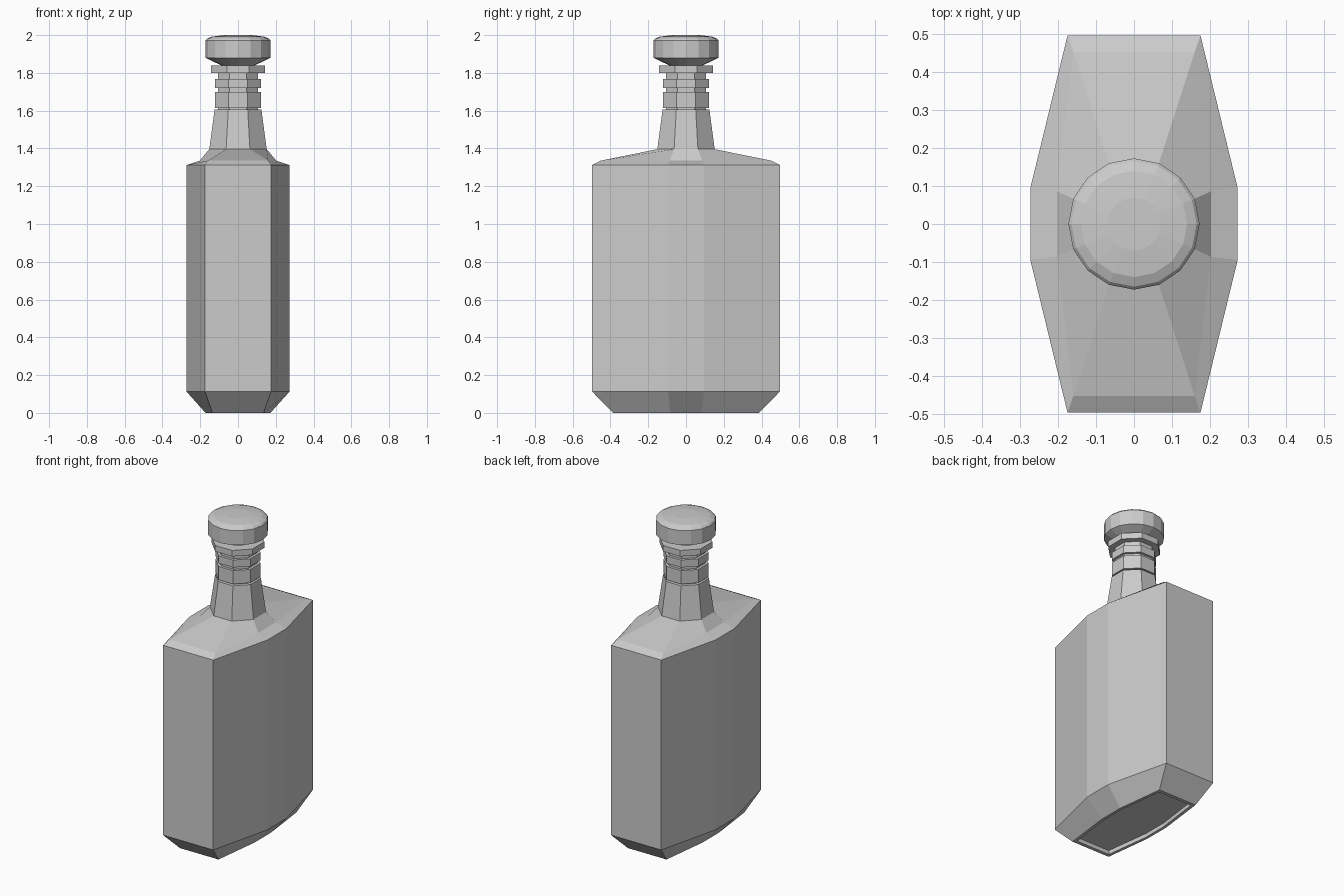
import bpy, bmesh, math

if "Cube" in bpy.data.objects:
    bpy.data.objects.remove(bpy.data.objects["Cube"])


def loft(name, rings):
    """Skin a stack of equal-length vertex rings and cap both ends."""
    bm = bmesh.new()
    loops = [[bm.verts.new(p) for p in ring] for ring in rings]
    n = len(loops[0])
    for a, b in zip(loops, loops[1:]):
        for i in range(n):
            j = (i + 1) % n
            bm.faces.new((a[i], a[j], b[j], b[i]))
    bm.faces.new(loops[0][::-1])
    bm.faces.new(loops[-1])
    bmesh.ops.recalc_face_normals(bm, faces=bm.faces)
    mesh = bpy.data.meshes.new(name)
    bm.to_mesh(mesh)
    bm.free()
    obj = bpy.data.objects.new(name, mesh)
    bpy.context.collection.objects.link(obj)
    return obj


def octagon(side_x, side_y, end_x, end_y, z):
    """Eight-sided flask section: two long-side flats and two end flats."""
    quarter = [(side_x, side_y), (end_x, end_y)]
    half = quarter + [(-x, y) for x, y in quarter[::-1]]
    return [(x, y, z) for x, y in half + [(-x, -y) for x, y in half]]


def neck_ring(r, z):
    """Regular octagon with flats facing the axes."""
    h = r * math.tan(math.pi / 8)
    return octagon(r, h, h, r, z)


def circle(r, z, n=16):
    return [(r * math.cos(2 * math.pi * i / n), r * math.sin(2 * math.pi * i / n), z)
            for i in range(n)]


# Flask body with recessed base, chamfered foot and sloped shoulders
loft("bottle_body", [
    octagon(0.155, 0.078, 0.118, 0.365, 0.025),
    octagon(0.155, 0.078, 0.118, 0.365, 0.0),
    octagon(0.172, 0.082, 0.135, 0.387, 0.0),
    octagon(0.273, 0.095, 0.175, 0.497, 0.113),
    octagon(0.273, 0.095, 0.175, 0.497, 1.312),
    octagon(0.203, 0.086, 0.160, 0.453, 1.335),
    neck_ring(0.152, 1.396),
])

# Tapered neck with stepped collars: (radius, height)
neck = [(0.152, 1.396), (0.124, 1.605), (0.106, 1.606)]
for r, low, high in [(0.122, 1.615, 1.70), (0.122, 1.72, 1.767), (0.143, 1.80, 1.838)]:
    neck += [(0.106, low), (r, low), (r, high), (0.106, high)]
loft("bottle_neck", [neck_ring(r, z) for r, z in neck])

# Round stopper
cap = [(0.08, 1.82), (0.085, 1.838), (0.173, 1.88), (0.173, 1.972),
       (0.165, 1.981), (0.14, 1.992), (0.07, 2.0)]
loft("stopper", [circle(r, z) for r, z in cap])
